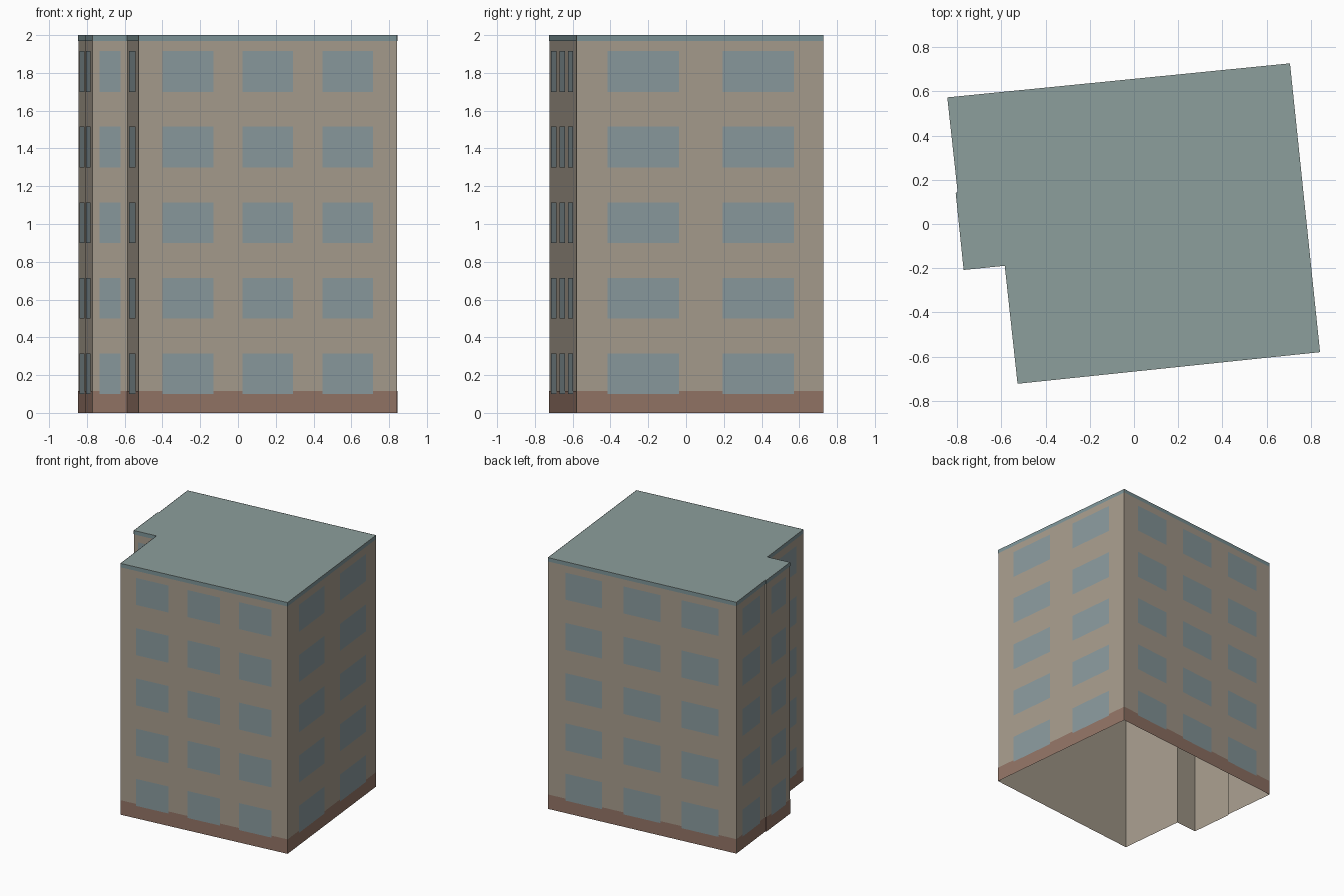
import bpy
from mathutils import Vector

cube = bpy.data.objects.get("Cube")
if cube:
    bpy.data.objects.remove(cube, do_unlink=True)


def material(name, rgb):
    mat = bpy.data.materials.new(name)
    mat.use_nodes = True
    colour = (*rgb, 1.0)
    mat.diffuse_color = colour
    mat.node_tree.nodes["Principled BSDF"].inputs["Base Color"].default_value = colour
    return mat


WALL = material("beige wall", (0.386, 0.335, 0.268))
GLASS = material("blue grey glass", (0.254, 0.325, 0.342))
BASE = material("brown plinth", (0.292, 0.175, 0.133))
ROOF = material("green grey roof", (0.262, 0.342, 0.332))
TRIM = material("roof edge", (0.205, 0.296, 0.31))

HEIGHT = 2.0
BASE_TOP = 0.115
TRIM_BOTTOM = 1.97
FLOORS, FLOOR_STEP = 5, 0.4
SILL, HEAD = 0.1, 0.315

# Footprint corners, counterclockwise, each with the window layout
# (centres and width as fractions) of the wall that starts there
THREE = ((0.191, 0.5, 0.809), 0.196)
TWO = ((0.27, 0.736), 0.29)
ONE = ((0.5,), 0.6)
NONE = ((), 0)
FOOTPRINT = [
    ((-0.527, -0.723), THREE),
    ((0.842, -0.58), TWO),
    ((0.706, 0.727), THREE),
    ((-0.845, 0.573), ONE),
    ((-0.798, 0.143), NONE),
    ((-0.807, 0.141), ONE),
    ((-0.771, -0.208), ONE),
    ((-0.585, -0.189), ONE),
]


def build(name, quads, mat):
    """Make one object from a list of polygons."""
    verts, faces = [], []
    for quad in quads:
        faces.append(range(len(verts), len(verts) + len(quad)))
        verts.extend(quad)
    mesh = bpy.data.meshes.new(name)
    mesh.from_pydata(verts, [], [tuple(f) for f in faces])
    mesh.materials.append(mat)
    obj = bpy.data.objects.new(name, mesh)
    bpy.context.collection.objects.link(obj)
    return obj


def panel(a, b, start, end, low, high, offset=0.0):
    """Upright rectangle on the wall a-b, pushed outwards by offset."""
    along = b - a
    out = Vector((along.y, -along.x)).normalized() * offset
    p, q = a + along * start + out, a + along * end + out
    return [(p.x, p.y, low), (q.x, q.y, low), (q.x, q.y, high), (p.x, p.y, high)]


corners = [Vector(point) for point, _ in FOOTPRINT]
walls, plinth, trim, windows = [], [], [], []
for i, (_, (centres, width)) in enumerate(FOOTPRINT):
    a, b = corners[i], corners[(i + 1) % len(corners)]
    walls.append(panel(a, b, 0, 1, 0, HEIGHT))
    plinth.append(panel(a, b, 0, 1, 0, BASE_TOP, 0.002))
    trim.append(panel(a, b, 0, 1, TRIM_BOTTOM, HEIGHT, 0.002))
    for centre in centres:
        for floor in range(FLOORS):
            z = floor * FLOOR_STEP
            windows.append(panel(a, b, centre - width / 2, centre + width / 2,
                                 SILL + z, HEAD + z, 0.004))

# Open-bottomed shell with flat roof and thin facade plates
build("outer_walls", walls, WALL)
build("plinth_band", plinth, BASE)
build("roof_edge_band", trim, TRIM)
build("windows", windows, GLASS)
build("flat_roof", [[(c.x, c.y, HEIGHT) for c in corners]], ROOF)
